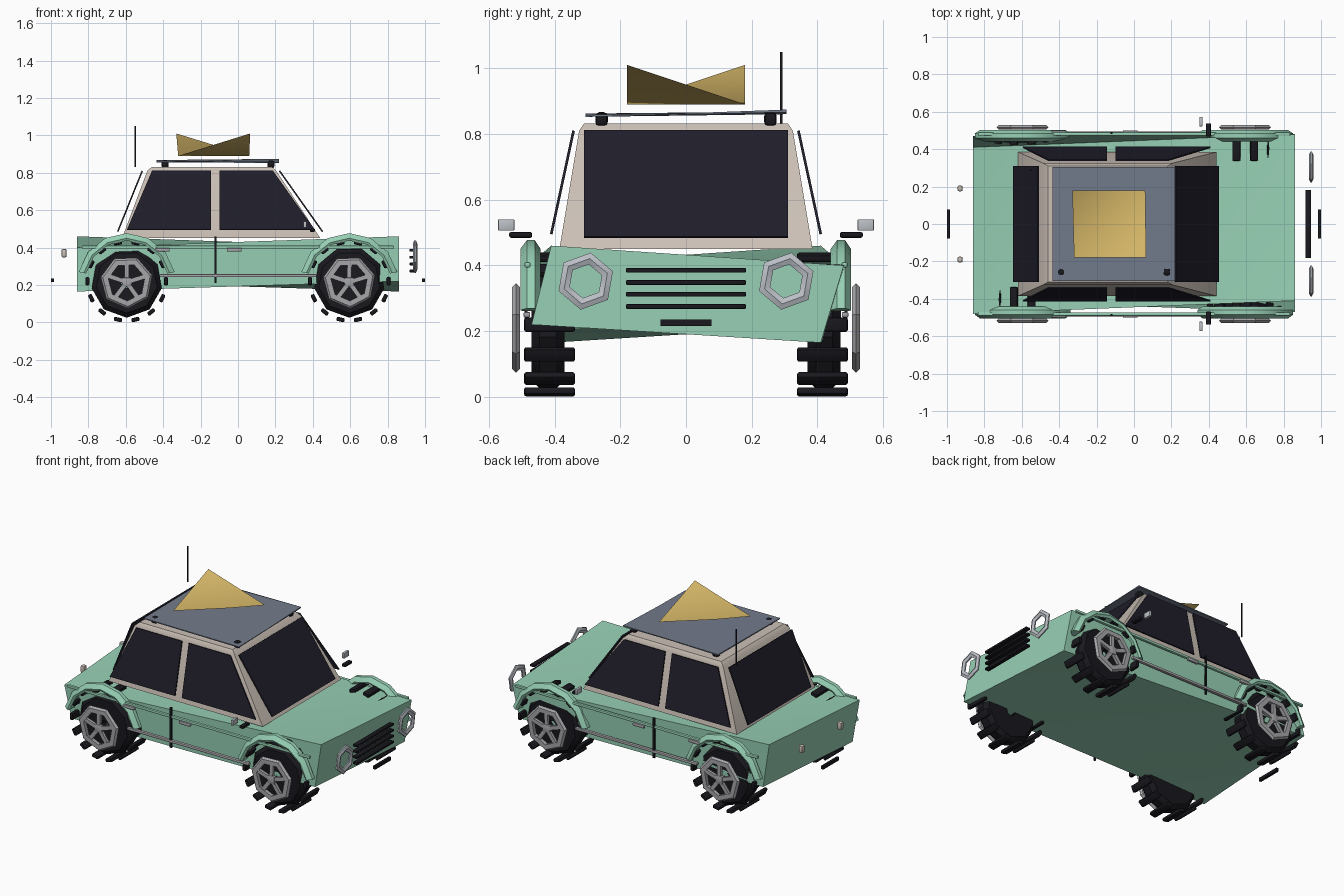
import bpy, bmesh, math
from mathutils import Vector, Matrix

if "Cube" in bpy.data.objects:
    bpy.data.objects.remove(bpy.data.objects["Cube"])


def material(name, r, g, b):
    m = bpy.data.materials.new(name)
    m.diffuse_color = (r, g, b, 1)
    m.use_nodes = True
    m.node_tree.nodes["Principled BSDF"].inputs["Base Color"].default_value = m.diffuse_color
    return m


GREEN = material("mint_green", .31, .63, .46)
BEIGE = material("warm_beige", .60, .53, .47)
GLASS = material("dark_glass", .014, .013, .023)
BLACK = material("rubber_black", .009, .009, .013)
CHROME = material("chrome_grey", .38, .38, .40)
SILVER = material("light_silver", .50, .53, .57)
SLATE = material("slate_grey", .17, .20, .26)
GOLD = material("golden_tan", .68, .48, .14)


def finish(name, bm, mat, angle=35, recalc=True):
    if recalc:
        bmesh.ops.recalc_face_normals(bm, faces=bm.faces[:])
    me = bpy.data.meshes.new(name)
    bm.to_mesh(me)
    bm.free()
    me.materials.append(mat)
    me.shade_smooth()
    me.set_sharp_from_angle(angle=math.radians(angle))
    ob = bpy.data.objects.new(name, me)
    bpy.context.collection.objects.link(ob)
    return ob


def mesh(name, verts, faces, mat, angle=35, recalc=True):
    bm = bmesh.new()
    vs = [bm.verts.new(v) for v in verts]
    for f in faces:
        bm.faces.new([vs[i] for i in f])
    return finish(name, bm, mat, angle, recalc)


def box(name, centre, size, mat, bevel=0.0, turn=0.0):
    bm = bmesh.new()
    m = (Matrix.Translation(centre) @ Matrix.Rotation(turn, 4, 'Y')
         @ Matrix.Diagonal((*size, 1)))
    bmesh.ops.create_cube(bm, size=1, matrix=m)
    if bevel:
        bmesh.ops.bevel(bm, geom=bm.edges[:], offset=bevel, segments=2,
                        profile=.5, affect='EDGES')
    return finish(name, bm, mat)


def ring(name, centre, profile, n, mat, axis='Y', start=0.0, sweep=360, angle=35):
    """Revolve a closed (radius, offset) profile about an axis."""
    bm = bmesh.new()
    full = sweep == 360
    rows = []
    for i in range(n if full else n + 1):
        a = math.radians(start + sweep * i / n)
        row = []
        for r, h in profile:
            c, s = r * math.cos(a), r * math.sin(a)
            p = Vector((c, h, s) if axis == 'Y' else (h, c, s))
            row.append(bm.verts.new(p + Vector(centre)))
        rows.append(row)
    k = len(profile)
    for i in range(n):
        a, b = rows[i], rows[(i + 1) % len(rows)]
        for j in range(k):
            bm.faces.new((a[j], a[(j + 1) % k], b[(j + 1) % k], b[j]))
    if not full:
        bm.faces.new(rows[0])
        bm.faces.new(rows[-1][::-1])
    return finish(name, bm, mat, angle)


def plate(name, pts, mat, t=.008):
    """Thin plate through four points."""
    p = [Vector(q) for q in pts]
    n = (p[1] - p[0]).cross(p[3] - p[0]).normalized() * t / 2
    v = [q + n for q in p] + [q - n for q in p]
    return mesh(name, v, BOXFACES, mat)


BOXFACES = [(0, 1, 2, 3), (7, 6, 5, 4), (0, 4, 5, 1), (1, 5, 6, 2),
            (2, 6, 7, 3), (3, 7, 4, 0)]

# Twisted body shell: each end leans the opposite way
front = [(-.41, .46), (.48, .40), (.41, .165), (-.47, .22)]
body = [(.86, y, z) for y, z in front] + [(-.86, -y, z) for y, z in front]
# back indices: 4 top +y, 5 top -y, 6 bottom -y, 7 bottom +y
mesh("body", body,
     [(0, 1, 2, 3), (4, 5, 6, 7),
      (1, 0, 5), (1, 5, 4),            # top, folded along the low diagonal
      (3, 2, 7), (3, 7, 6),            # underside
      (0, 3, 6, 5), (1, 4, 7, 2)], GREEN, 45)

# Cabin
lo = [(-.62, -.385, .45), (.44, -.385, .45), (.44, .385, .45), (-.62, .385, .45)]
mid = [(-.485, -.325, .81), (.205, -.325, .81), (.205, .325, .81), (-.485, .325, .81)]
top = [(-.46, -.31, .832), (.18, -.31, .832), (.18, .31, .832), (-.46, .31, .832)]
cab = [(0, 3, 2, 1), (8, 9, 10, 11)]
for k in (0, 4):
    cab += [(k + i, k + (i + 1) % 4, k + 4 + (i + 1) % 4, k + 4 + i) for i in range(4)]
mesh("cabin", lo + mid + top, cab, BEIGE)

# Windows
plate("windshield", [(.452, -.31, .485), (.452, .31, .485),
                     (.222, .31, .81), (.222, -.31, .81)], GLASS)
plate("rear_window", [(-.643, -.31, .485), (-.643, .31, .485),
                      (-.512, .31, .81), (-.512, -.31, .81)], GLASS)
for s in (-1, 1):
    for nm, a, b, c, d in (("rear", -.594, -.145, -.145, -.46),
                           ("front", -.098, .41, .187, -.098)):
        plate(nm + "_side_window", [(a, s * .41, .495), (b, s * .41, .495),
                                    (c, s * .342, .81), (d, s * .342, .81)], GLASS)

# Wheels with tread blocks, hubs and arches
for cx in (-.595, .595):
    for s in (-1, 1):
        c = (cx, s * .42, .215)
        ring("tire", c, [(.03, -.05), (.165, -.05), (.19, -.025), (.19, .025),
                         (.165, .05), (.03, .05)], 9, BLACK, start=30)
        for i in range(14):
            a = 2 * math.pi * (i + .5) / 14
            box("tread_block", (cx + .21 * math.sin(a), s * .415, .22 - .21 * math.cos(a)),
                (.044, .155, .022), BLACK, .007, -a)
        hub = (cx, s * .517, .215)
        ring("hub_rim", hub, [(.10, -.012), (.13, -.012), (.142, 0), (.13, .012),
                              (.10, .012)], 7, CHROME, start=15)
        box("hub_centre", hub, (.05, .024, .05), CHROME, .006)
        for i in range(5):
            a = 2 * math.pi * i / 5 + .3
            box("hub_spoke", (cx + .06 * math.cos(a), hub[1], .215 + .06 * math.sin(a)),
                (.11, .018, .024), CHROME, 0, -a)
        ring("wheel_arch", (cx, s * .472, .215),
             [(.222, -.025), (.235, -.032), (.262, -.012), (.262, .012),
              (.235, .03), (.222, .022)], 6, GREEN, start=12, sweep=156)

# Side trim, doors, mirrors
for s in (-1, 1):
    box("belt_strip", (0, s * .482, .402), (1.67, .018, .016), GREEN, .004)
    box("sill_strip", (0, s * .484, .25), (.84, .02, .016), CHROME, .004)
    box("door_gap", (-.12, s * .487, .335), (.012, .01, .25), BLACK)
    for x in (-.405, -.02):
        box("door_handle", (x, s * .492, .388), (.08, .018, .02), CHROME, .006)
    box("mirror_arm", (.398, s * .503, .493), (.028, .07, .018), BLACK, .006)
    box("mirror", (.358, s * .547, .523), (.016, .05, .034), SILVER, .003)

# Nose and tail details
for s in (-1, 1):
    ring("headlight_ring", (.947, s * .305, .352),
         [(.052, -.004), (.07, -.012), (.088, -.004), (.088, .004),
          (.07, .012), (.052, .004)], 6, SILVER, 'X', start=20)
    box("tail_light", (-.93, s * .19, .37), (.028, .03, .045), BEIGE, .008)
    box("number_plate", (s * .992, 0, .225), (.016, .155, .02), BLACK)
for z in (.385, .348, .312, .275):
    box("grille_bar", (.932, 0, z), (.03, .365, .014), BLACK, .003)

# Roof rack, load and antenna
mesh("roof_rack", [(-.435, -.305, .862), (.22, -.305, .858), (.22, .305, .866), (-.435, .305, .868),
                   (-.435, -.305, .856), (.22, -.305, .852), (.22, .305, .874), (-.435, .305, .860)],
     BOXFACES, SLATE)
for x in (-.39, .176):
    for s in (-1, 1):
        box("rack_foot", (x, s * .257, .845), (.038, .038, .042), BLACK, .012)
mesh("roof_load", [(-.32, -.18, .89), (.065, -.18, 1.01), (.06, .18, .89), (-.33, .18, 1.01)],
     [(0, 1, 2), (0, 2, 3)], GOLD, 60, False)
box("antenna", (-.55, .29, .94), (.007, .007, .22), BLACK)
